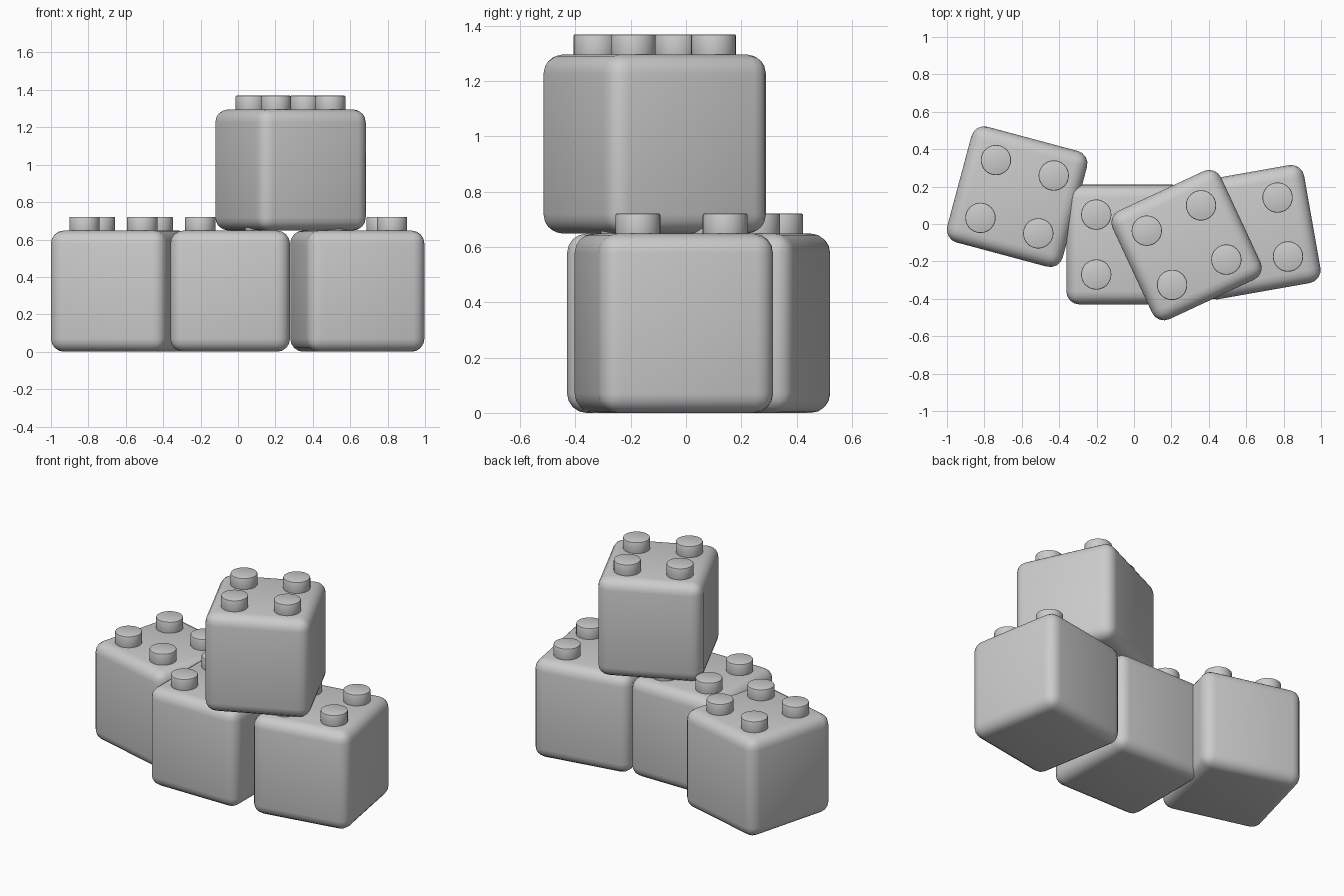
import bpy
from math import radians
from mathutils import Matrix, Vector

if "Cube" in bpy.data.objects:
    bpy.data.objects.remove(bpy.data.objects["Cube"])

W, H = 0.64, 0.648          # block width and height
STUD_R, STUD_H, STUD_OFF = 0.081, 0.073, 0.16


def finish(obj, name, bevel, segments, angle):
    """Name, round the edges and smooth an object."""
    obj.name = name
    mod = obj.modifiers.new("rounding", 'BEVEL')
    mod.width = bevel
    mod.segments = segments
    mod.limit_method = 'ANGLE'
    mod.angle_limit = radians(40)
    bpy.ops.object.modifier_apply(modifier=mod.name)
    bpy.ops.object.shade_smooth_by_angle(angle=radians(angle))


def brick(name, x, y, z, degrees):
    """Rounded block with four studs on top."""
    turn = radians(degrees)
    place = Matrix.Translation((x, y, z)) @ Matrix.Rotation(turn, 4, 'Z')

    # block body
    bpy.ops.mesh.primitive_cube_add(size=1)
    body = bpy.context.object
    body.data.transform(Matrix.Diagonal((W, W, H, 1)))
    body.location = place @ Vector((0, 0, H / 2))
    body.rotation_euler.z = turn
    finish(body, name, 0.07, 4, 40)

    # studs, sunk slightly into the body
    sink = 0.02
    for sx in (-1, 1):
        for sy in (-1, 1):
            centre = Vector((sx * STUD_OFF, sy * STUD_OFF, H + (STUD_H - sink) / 2))
            bpy.ops.mesh.primitive_cylinder_add(
                vertices=32, radius=STUD_R, depth=STUD_H + sink,
                location=place @ centre)
            finish(bpy.context.object, name + "_stud", 0.006, 2, 40)


# three bricks in a row, one stacked on top
brick("left_brick", -0.625, 0.146, 0, -15)
brick("middle_brick", -0.042, -0.11, 0, 0)
brick("right_brick", 0.638, -0.044, 0, 10)
brick("top_brick", 0.281, -0.113, H, 25)
